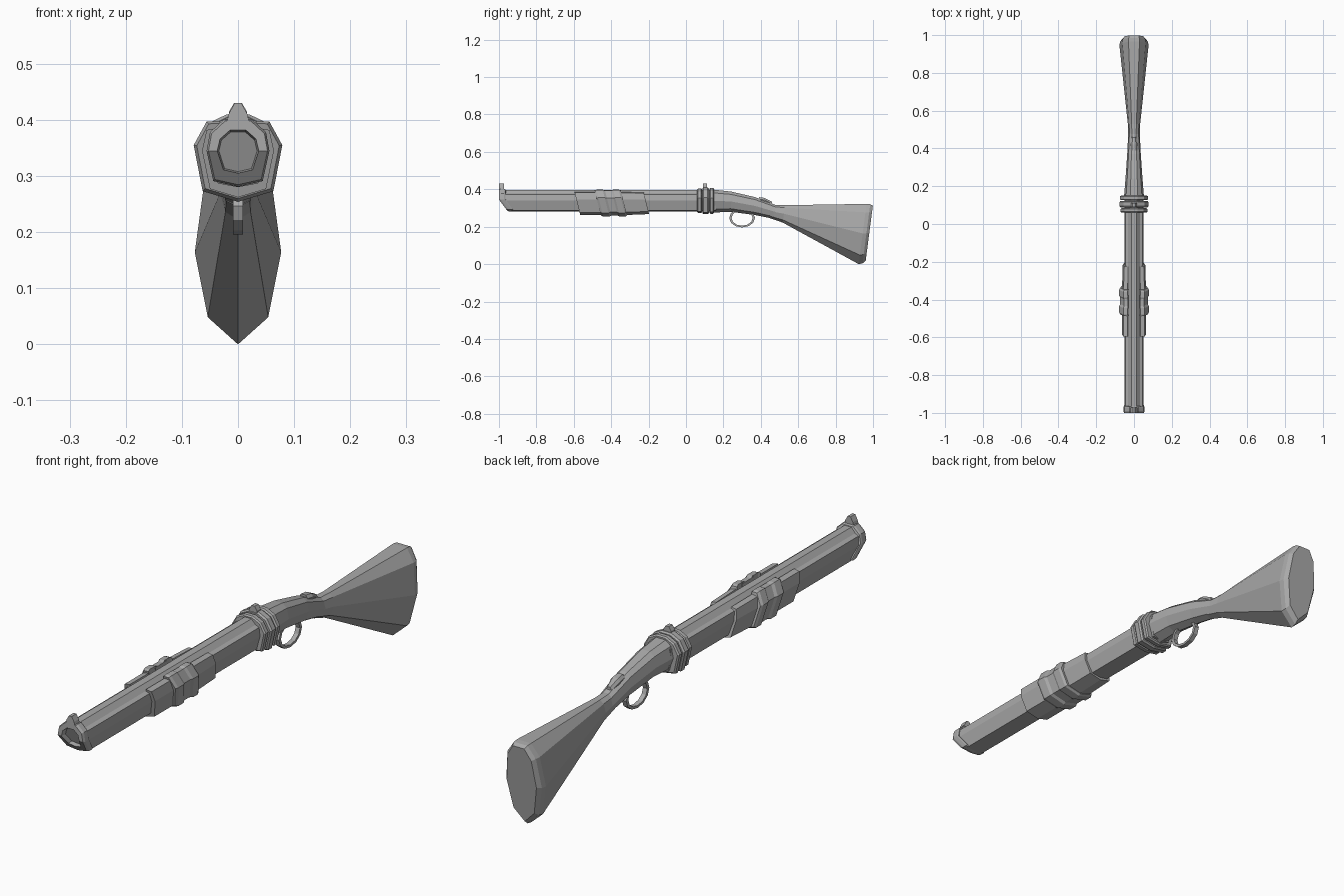
import bpy
import bmesh
from math import cos, sin, pi
from mathutils import Vector

cube = bpy.data.objects.get("Cube")
if cube:
    bpy.data.objects.remove(cube)

grey = bpy.data.materials.new("plain grey")
grey.use_nodes = True
COLOUR = (0.4, 0.4, 0.4, 1)
grey.diffuse_color = COLOUR
grey.node_tree.nodes["Principled BSDF"].inputs["Base Color"].default_value = COLOUR


def mirrored(half):
    """Close a right-hand profile, listed bottom to top, across x = 0."""
    return half + [(-x, z) for x, z in reversed(half) if abs(x) > 1e-6]


def finish(name, bm):
    bmesh.ops.recalc_face_normals(bm, faces=bm.faces)
    mesh = bpy.data.meshes.new(name)
    bm.to_mesh(mesh)
    bm.free()
    mesh.materials.append(grey)
    obj = bpy.data.objects.new(name, mesh)
    bpy.context.collection.objects.link(obj)
    return obj


def loft(name, sections, lean=lambda z: 0):
    """Skin mirrored half-profiles at given y; lean shifts y by height."""
    bm = bmesh.new()
    rings = [[bm.verts.new((x, y + lean(z), z)) for x, z in mirrored(half)]
             for y, half in sections]
    n = len(rings[0])
    for a, b in zip(rings, rings[1:]):
        for i in range(n):
            j = (i + 1) % n
            bm.faces.new((a[i], a[j], b[j], b[i]))
    bm.faces.new(rings[0])
    bm.faces.new(rings[-1])
    return finish(name, bm)


def scaled(half, s, centre=0.34):
    return [(x * s, centre + (z - centre) * s) for x, z in half]


def band(name, y0, y1, half, lean=lambda z: 0, chamfer=0.93):
    """A collar with chamfered front and back edges."""
    c = (y1 - y0) * 0.2
    slim = scaled(half, chamfer)
    loft(name, [(y0, slim), (y0 + c, half), (y1 - c, half), (y1, slim)], lean)


# Barrel, with a raised centre rib along the top
def muzzle_lean(z):
    return max(0, 0.345 - z) * 0.75


barrel = [(0, 0.28), (0.036, 0.287), (0.05, 0.34), (0.046, 0.372),
          (0.031, 0.378), (0.014, 0.396)]
loft("barrel", [(-0.975, barrel), (-0.9, barrel)], muzzle_lean)
loft("barrel_body", [(-0.9, barrel), (0.16, barrel)])

# Muzzle cap with a hollow bore and front sight
cap = [(0, 0.281), (0.044, 0.291), (0.056, 0.345), (0.05, 0.378), (0.024, 0.402)]
bore = [(0, 0.305), (0.026, 0.311), (0.037, 0.345), (0.032, 0.366), (0.014, 0.382)]
loft("muzzle_cap", [(-0.965, scaled(cap, 0.95)), (-0.972, cap), (-0.99, cap),
                    (-1.0, scaled(cap, 0.94)), (-1.0, bore), (-0.98, scaled(bore, 0.92))],
     muzzle_lean)
sight = [(0.022, 0.39), (0.016, 0.412), (0.006, 0.43)]
loft("front_sight", [(-1.0, sight), (-0.972, sight)])

# Fore-end sleeve, open along the top
def sleeve_lean(z):
    return (0.36 - z) * 0.25


sleeve = [(0, 0.262), (0.05, 0.277), (0.064, 0.345), (0.056, 0.382),
          (0.034, 0.386), (0.03, 0.365)]
loft("fore_sleeve", [(-0.59, sleeve), (-0.36, sleeve), (-0.22, scaled(sleeve, 0.93))],
     sleeve_lean)
clamp = [(0, 0.254), (0.063, 0.273), (0.079, 0.355), (0.056, 0.397),
         (0.034, 0.398), (0.03, 0.37)]
for name, start, end in (("front_clamp", -0.48, -0.425), ("rear_clamp", -0.39, -0.34)):
    band(name, start, end, clamp, sleeve_lean)
loft("clamp_bridge", [(-0.44, scaled(clamp, 0.93)), (-0.37, scaled(clamp, 0.93))], sleeve_lean)

# Receiver collars and rear sight
collar = [(0, 0.267), (0.06, 0.277), (0.077, 0.355), (0.055, 0.393), (0.02, 0.41)]
band("front_collar", 0.06, 0.085, scaled(collar, 0.92))
band("middle_collar", 0.088, 0.122, collar)
band("rear_collar", 0.126, 0.15, scaled(collar, 0.97))
rear_sight = [(0.018, 0.39), (0.016, 0.415), (0.007, 0.43)]
loft("rear_sight", [(0.09, rear_sight), (0.112, rear_sight)])

# Wrist and stock share one faceted oval, stretched between low and high z
def oval(width, low, high):
    shape = [(0, 0), (0.7, 0.15), (1, 0.51), (0.8, 0.86), (0.38, 1)]
    return [(x * width, low + t * (high - low)) for x, t in shape]


loft("stock_wrist", [(0.13, oval(0.054, 0.275, 0.4)), (0.24, oval(0.045, 0.28, 0.388)),
                     (0.37, oval(0.036, 0.262, 0.358)), (0.49, oval(0.03, 0.238, 0.312))])


def butt_lean(z):
    return (z - 0.32) * 0.13


loft("stock_butt", [(0.46, oval(0.03, 0.245, 0.318)), (0.53, oval(0.032, 0.222, 0.315)),
                    (0.965, oval(0.077, 0, 0.322))], butt_lean)
loft("butt_plate", [(0.965, oval(0.077, 0, 0.322)), (0.985, oval(0.074, 0.004, 0.32)),
                    (1.0, oval(0.062, 0.018, 0.312))], butt_lean)

# Small catch on top of the wrist
catch = [(0.012, 0), (0.018, 0.025), (0.01, 0.036)]
loft("wrist_catch", [(0.39, [(x, z + 0.322) for x, z in catch]),
                     (0.42, [(x * 1.1, z + 0.318) for x, z in catch]),
                     (0.46, [(x * 0.6, z + 0.298) for x, z in catch])])

# Trigger guard: flat faceted loop
bm = bmesh.new()
loop = []
STEPS = 12
for i in range(STEPS):
    a = 2 * pi * i / STEPS
    ring = []
    for side, r in ((-1, 1), (1, 1), (1, 0.82), (-1, 0.82)):
        ring.append(bm.verts.new(Vector((side * 0.009, 0.3 + 0.069 * r * cos(a),
                                         0.247 + 0.051 * r * sin(a)))))
    loop.append(ring)
for i in range(STEPS):
    a, b = loop[i], loop[(i + 1) % STEPS]
    for k in range(4):
        m = (k + 1) % 4
        bm.faces.new((a[k], a[m], b[m], b[k]))
finish("trigger_guard", bm)
